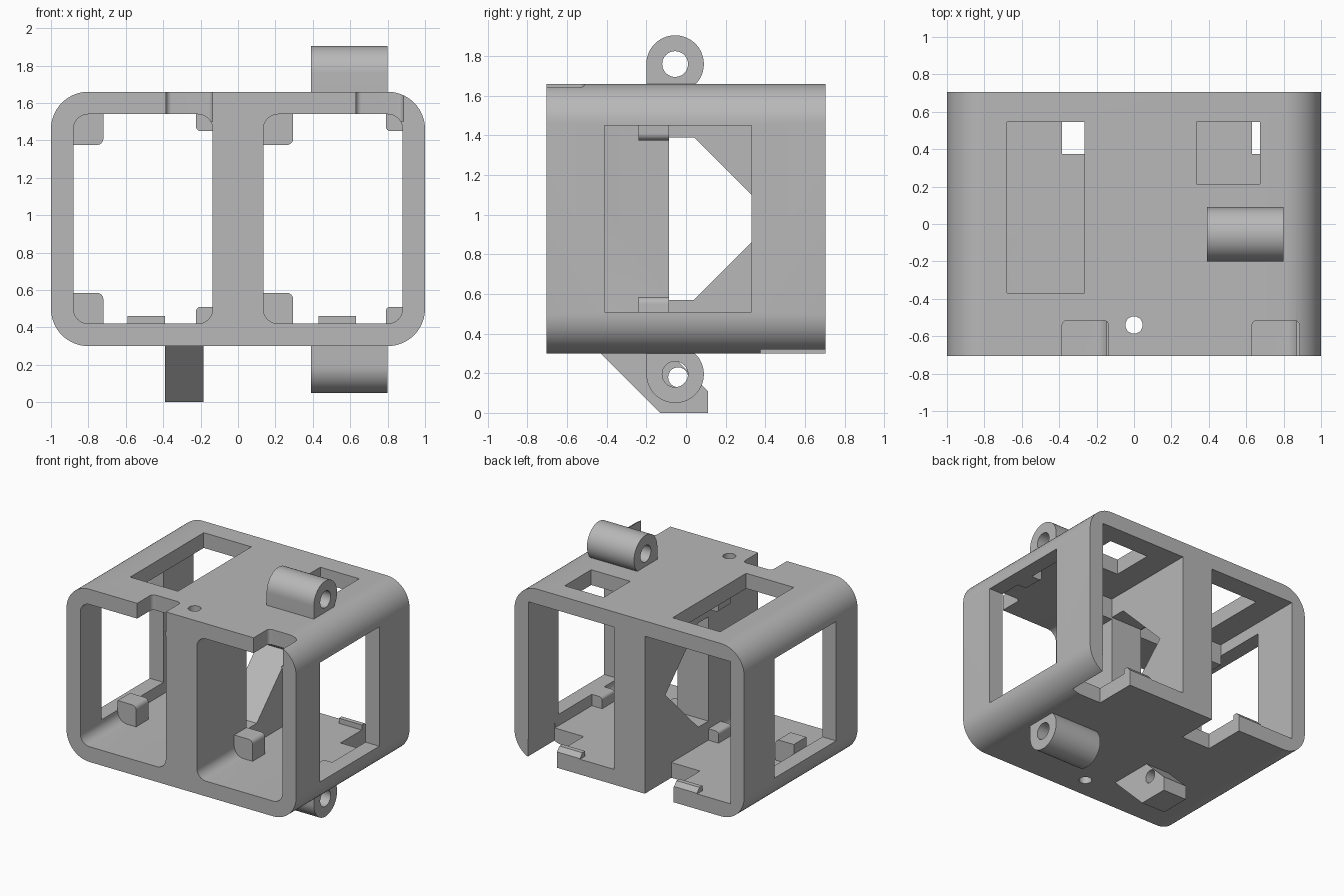
import bpy, bmesh, math

cube = bpy.data.objects.get("Cube")
if cube:
    bpy.data.objects.remove(cube, do_unlink=True)

grey = bpy.data.materials.new("plain grey")
grey.use_nodes = True
COL = (0.48, 0.48, 0.48, 1)
grey.diffuse_color = COL
grey.node_tree.nodes["Principled BSDF"].inputs["Base Color"].default_value = COL


def prism(name, pts, axis, lo, hi):
    """Extrude a 2D outline along an axis: x takes (y,z), y takes (x,z), z takes (x,y)."""
    place = {"x": lambda a, b, t: (t, a, b),
             "y": lambda a, b, t: (a, t, b),
             "z": lambda a, b, t: (a, b, t)}[axis]
    bm = bmesh.new()
    ends = [[bm.verts.new(place(a, b, t)) for a, b in pts] for t in (lo, hi)]
    bm.faces.new(ends[0])
    bm.faces.new(ends[1])
    n = len(pts)
    for i in range(n):
        j = (i + 1) % n
        bm.faces.new((ends[0][i], ends[0][j], ends[1][j], ends[1][i]))
    bmesh.ops.recalc_face_normals(bm, faces=bm.faces[:])
    me = bpy.data.meshes.new(name)
    bm.to_mesh(me)
    bm.free()
    me.materials.append(grey)
    ob = bpy.data.objects.new(name, me)
    bpy.context.collection.objects.link(ob)
    return ob


def rect(a0, a1, b0, b1, radii=(0, 0, 0, 0), n=8):
    """Rectangle outline; radii run lower left, lower right, upper right, upper left."""
    pts = []
    corners = [(a0, b0, 1, 1), (a1, b0, -1, 1), (a1, b1, -1, -1), (a0, b1, 1, -1)]
    for k, ((a, b, sa, sb), r) in enumerate(zip(corners, radii)):
        if r == 0:
            pts.append((a, b))
            continue
        for i in range(n + 1):
            t = math.pi + math.pi / 2 * (k + i / n)
            pts.append((a + sa * r + r * math.cos(t), b + sb * r + r * math.sin(t)))
    return pts


def circle(a, b, r, n=32):
    return [(a + r * math.cos(2 * math.pi * i / n), b + r * math.sin(2 * math.pi * i / n))
            for i in range(n)]


def carve(ob, cutters):
    """Subtract the cutters, keep the result and drop the cutters."""
    for c in cutters:
        m = ob.modifiers.new("cut", "BOOLEAN")
        m.operation, m.solver, m.object = "DIFFERENCE", "EXACT", c
    dg = bpy.context.evaluated_depsgraph_get()
    dg.update()
    me = bpy.data.meshes.new_from_object(ob.evaluated_get(dg))
    ob.modifiers.clear()
    ob.data = me
    for c in cutters:
        bpy.data.objects.remove(c, do_unlink=True)


def smooth(ob):
    bpy.ops.object.select_all(action="DESELECT")
    ob.select_set(True)
    bpy.context.view_layer.objects.active = ob
    bpy.ops.object.shade_smooth_by_angle(angle=math.radians(30))


# Body: rounded box with two tunnels
body = prism("body", rect(-1, 1, 0.3, 1.66, (0.2,) * 4, 14), "y", -0.705, 0.705)
cuts = []
for x0, x1 in ((-0.88, -0.135), (0.135, 0.88)):
    cuts.append(prism("front_opening", rect(x0, x1, 0.42, 1.54, (0.08,) * 4), "y", -0.8, 0))
    cuts.append(prism("rear_opening", rect(x0, x1, 0.42, 1.54), "y", -0.085, 0.8))
# Side windows
cuts.append(prism("window_a", rect(-0.41, 0.33, 0.51, 1.45), "x", 0.8, 1.1))
cuts.append(prism("window_b", rect(-0.44, 0.33, 0.51, 1.45), "x", -1.1, -0.8))
# Pointed opening in the middle wall
cuts.append(prism("middle_opening", [(-0.085, 0.57), (0.04, 0.57), (0.45, 0.98),
                                     (0.04, 1.39), (-0.085, 1.39)], "x", -0.2, 0.2))
# Top windows
cuts.append(prism("top_window_a", rect(-0.68, -0.265, -0.37, 0.545), "z", 1.48, 1.8))
cuts.append(prism("top_window_b", rect(0.335, 0.675, 0.215, 0.545), "z", 1.48, 1.8))
# Notches at the front of the roof and the back of the floor
for x0, x1 in ((-0.385, -0.135), (0.63, 0.885)):
    cuts.append(prism("roof_notch", rect(x0, x1, -0.8, -0.515, (0, 0, 0.03, 0.03)), "z", 1.5, 1.8))
    cuts.append(prism("floor_notch", rect(x0, x1, 0.375, 0.8), "z", 0.2, 0.46))
# Vertical pin hole through the middle wall
cuts.append(prism("pin_hole", circle(0, -0.54, 0.046), "z", 0.1, 1.8))
carve(body, cuts)
smooth(body)

# Stop blocks in the tunnel corners and snap ridges on the floor
for side, x0, x1, r0, r1 in (("right", -0.88, -0.135, -0.59, -0.39),
                             ("left", 0.135, 0.88, 0.43, 0.63)):
    blocks = [("large_lower", x0, x0 + 0.16, 0.38, 0.585, (0, 0, 0.035, 0)),
              ("large_upper", x0, x0 + 0.16, 1.375, 1.58, (0, 0.035, 0, 0)),
              ("small_lower", x1 - 0.09, x1, 0.38, 0.51, (0, 0, 0, 0.025)),
              ("small_upper", x1 - 0.09, x1, 1.45, 1.58, (0.025, 0, 0, 0))]
    for nm, a, b, c, d, rr in blocks:
        smooth(prism(f"{side}_{nm}_stop", rect(a, b, c, d, rr), "y", -0.24, -0.085))
    prism(f"{side}_snap_ridge", [(0.64, 0.4), (0.705, 0.4), (0.705, 0.425),
                                 (0.675, 0.46), (0.64, 0.46)], "x", r0, r1)

# Hinge lugs above and below: round outline with a straight front side
CY, R = -0.055, 0.145


def lug(name, cz, base, s):
    pts = [(CY - R, base)]
    start, end = math.pi, -math.radians(48)
    for i in range(37):
        t = start + (end - start) * i / 36
        pts.append((CY + R * math.cos(t), cz + s * R * math.sin(t)))
    pts.append((0.04, base))
    ob = prism(name, pts, "x", 0.39, 0.80)
    carve(ob, [prism("lug_hole", circle(CY, cz, 0.065), "x", 0.3, 0.9)])
    smooth(ob)


lug("top_lug", 1.76, 1.65, 1)
lug("bottom_lug", 0.195, 0.31, -1)

# Slanted foot with its cross hole
foot = prism("slanted_foot", [(-0.44, 0.31), (-0.13, 0), (0.11, 0), (0.11, 0.11), (-0.09, 0.31)],
             "x", -0.39, -0.185)
carve(foot, [prism("foot_hole", circle(-0.04, 0.18, 0.05), "x", -0.5, -0.1)])
smooth(foot)
